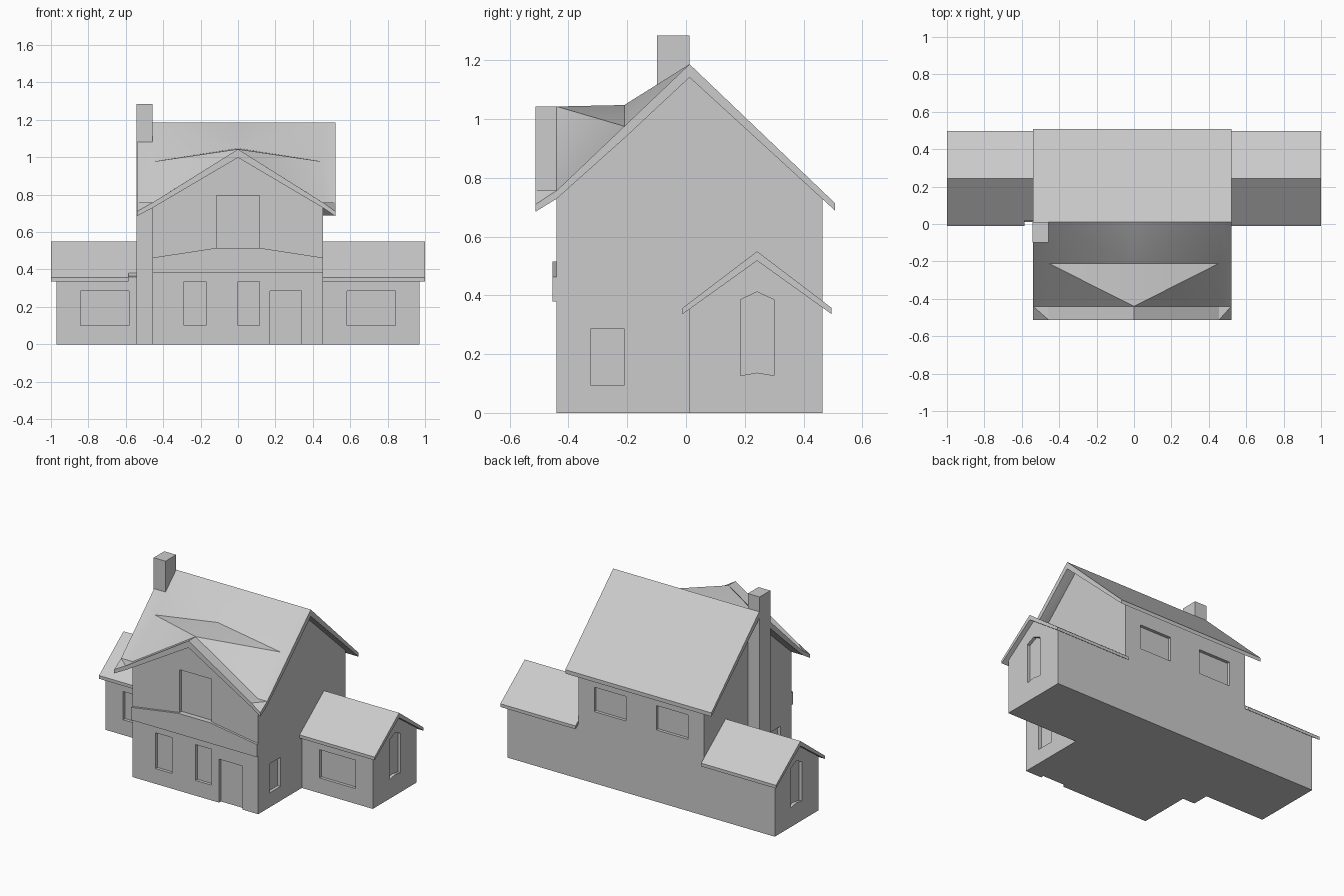
import bpy, bmesh, math

if "Cube" in bpy.data.objects:
    bpy.data.objects.remove(bpy.data.objects["Cube"])


def block(name, xs, ys, top, bottom, bm=None):
    """Closed solid over an x/y grid; top(x, y) and bottom(x, y) give heights."""
    own = bm is None
    bm = bmesh.new() if own else bm
    nx, ny = len(xs), len(ys)
    hi = [[bm.verts.new((x, y, top(x, y))) for y in ys] for x in xs]
    lo = [[bm.verts.new((x, y, bottom(x, y))) for y in ys] for x in xs]
    for i in range(nx - 1):
        for j in range(ny - 1):
            for g in (hi, lo):
                bm.faces.new((g[i][j], g[i + 1][j], g[i + 1][j + 1], g[i][j + 1]))
    rim = [(i, 0) for i in range(nx - 1)] + [(nx - 1, j) for j in range(ny - 1)]
    rim += [(i, ny - 1) for i in range(nx - 1, 0, -1)] + [(0, j) for j in range(ny - 1, 0, -1)]
    for (a, b), (c, d) in zip(rim, rim[1:] + rim[:1]):
        bm.faces.new((lo[a][b], lo[c][d], hi[c][d], hi[a][b]))
    return finish(name, bm) if own else None


def finish(name, bm):
    bmesh.ops.recalc_face_normals(bm, faces=bm.faces)
    me = bpy.data.meshes.new(name)
    bm.to_mesh(me)
    bm.free()
    ob = bpy.data.objects.new(name, me)
    bpy.context.collection.objects.link(ob)
    return ob


def flat(z):
    return lambda x, y: z


def box(bm, x0, x1, y0, y1, z0, z1):
    block("", [x0, x1], [y0, y1], flat(z1), flat(z0), bm)


def cut(ob, bm):
    """Recess the openings in bm out of ob."""
    cutter = finish(ob.name + "_openings", bm)
    cutter.hide_render = True
    cutter.hide_set(True)
    mod = ob.modifiers.new("openings", 'BOOLEAN')
    mod.object = cutter
    mod.solver = 'EXACT'


def triangulate(ob):
    bm = bmesh.new()
    bm.from_mesh(ob.data)
    bmesh.ops.triangulate(bm, faces=[f for f in bm.faces if abs(f.normal.z) > 0.1])
    bm.to_mesh(ob.data)
    bm.free()


L, R = -0.457, 0.455          # side walls of the main house
FRONT, BACK = -0.44, 0.465    # front and back walls
RIDGE = 0.012


# Main roof: ridge along x, with the front raised into a gable
def roof_z(x, y):
    if y >= RIDGE:
        return 1.187 - (y - RIDGE) * 0.955
    if x == 0 and y < -0.2:
        return 1.048 if y > -0.3 else 1.043
    if y < FRONT:
        return 0.757 if L <= x <= R else 0.71
    return 1.187 - (RIDGE - y) * 0.951


def roof_under(x, y):
    z = roof_z(x, y)
    return z - min(0.045, 0.025 + 0.02 * (z - 0.71) / 0.33)


roof = block("main_roof", [-0.54, L, 0, R, 0.52], [-0.512, FRONT, -0.21, RIDGE, 0.508],
             roof_z, roof_under)
triangulate(roof)
bpy.context.view_layer.objects.active = roof
roof.select_set(True)
bpy.ops.object.shade_smooth_by_angle(angle=math.radians(30))
roof.select_set(False)

# Main house walls
house = block("house_walls", [L, 0, R], [FRONT, -0.21, RIDGE, BACK],
              lambda x, y: roof_z(x, y) - 0.02, flat(0))
triangulate(house)
bm = bmesh.new()
D = 0.02
for x0, x1, z0, z1 in [(-0.29, -0.17, 0.1, 0.335), (0, 0.115, 0.1, 0.335),
                       (0.17, 0.34, -0.05, 0.285), (-0.115, 0.115, 0.515, 0.795)]:
    box(bm, x0, x1, FRONT - 0.05, FRONT + D, z0, z1)
for x0, x1 in [(0.11, 0.34), (-0.34, -0.11)]:
    box(bm, x0, x1, BACK - D, BACK + 0.05, 0.47, 0.63)
box(bm, R - D, R + 0.05, -0.325, -0.21, 0.095, 0.285)
box(bm, L - 0.05, L + D, -0.325, -0.21, 0.095, 0.285)
cut(house, bm)

# Raised band across the front
block("front_band", [L, -0.115, 0.115, R], [-0.455, -0.43],
      lambda x, y: 0.515 if abs(x) < 0.2 else 0.463, flat(0.38))

# Chimney on the left wall
block("chimney", [-0.543, L], [-0.098, RIDGE], flat(1.285), flat(0))

# Side wings
MID = 0.242


def wing_z(x, y):
    return 0.55 - abs(y - MID) * 0.76


def wing_under(x, y):
    return wing_z(x, y) - (0.032 if y == MID else 0.021)


for side, s, inner in (("right", 1, R), ("left", -1, L)):
    def span(a, b):
        return sorted((s * a, s * b))

    walls = block(side + "_wing_walls", sorted((inner, s * 0.97)), [RIDGE, MID, BACK],
                  lambda x, y: wing_z(x, y) - 0.015, flat(0))
    bm = bmesh.new()
    x0, x1 = span(0.583, 0.843)
    box(bm, x0, x1, RIDGE - 0.05, RIDGE + D, 0.1, 0.285)
    block("", span(0.97 - D, 1.02), [0.185, MID, 0.3],
          lambda x, y: 0.412 if y == MID else 0.385,
          lambda x, y: 0.137 if y == MID else 0.127, bm)
    cut(walls, bm)

    # Wing roof; the left one is trimmed back around the chimney
    bm = bmesh.new()
    block("", span(0.585, 1.0), [-0.012, MID, 0.496], wing_z, wing_under, bm)
    block("", sorted((inner, s * 0.585)), [-0.012 if s > 0 else 0.02, MID, 0.496],
          wing_z, wing_under, bm)
    finish(side + "_wing_roof", bm)
